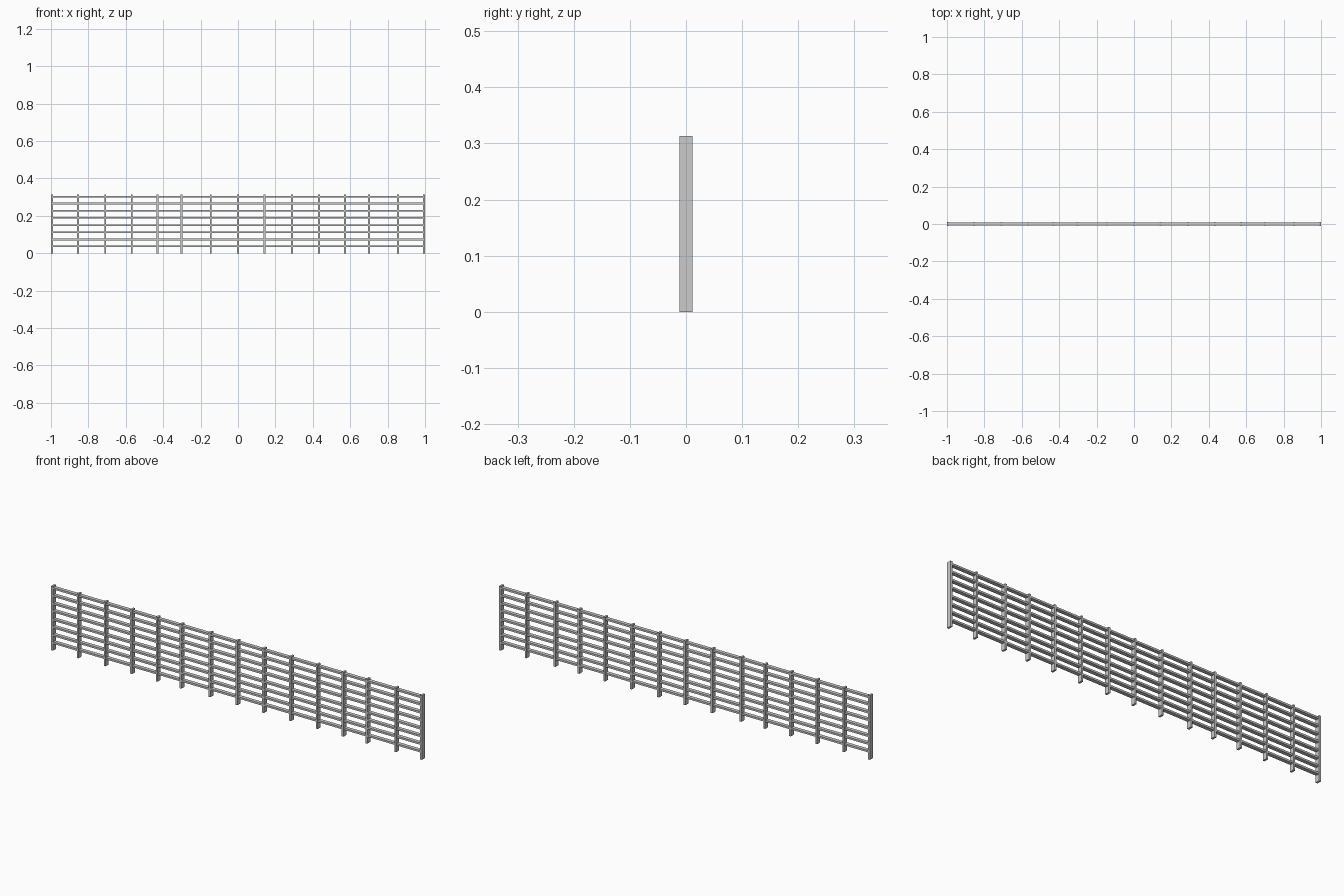
import bpy

if "Cube" in bpy.data.objects:
    bpy.data.objects.remove(bpy.data.objects["Cube"])

def box(name, center, size):
    bpy.ops.mesh.primitive_cube_add(size=1, location=center)
    ob = bpy.context.object
    ob.name = name
    ob.scale = size
    bpy.ops.object.transform_apply(location=False, rotation=False, scale=True)
    return ob

HEIGHT = 0.313
DEPTH = 0.023
POST_W = 0.010

# upright posts, slightly unevenly spaced
post_x = [-0.995, -0.856, -0.710, -0.568, -0.430, -0.302, -0.146, 0.0,
          0.142, 0.289, 0.433, 0.572, 0.700, 0.856, 0.995]
for i, x in enumerate(post_x):
    box(f"post_{i + 1}", (x, 0, HEIGHT / 2), (POST_W, DEPTH, HEIGHT))

# horizontal rails running the full length between the end posts
rail_z = [0.037, 0.074, 0.112, 0.149, 0.190, 0.227, 0.266, 0.302]
for i, z in enumerate(rail_z):
    box(f"rail_{i + 1}", (0, 0, z), (1.99, 0.018, 0.009))
